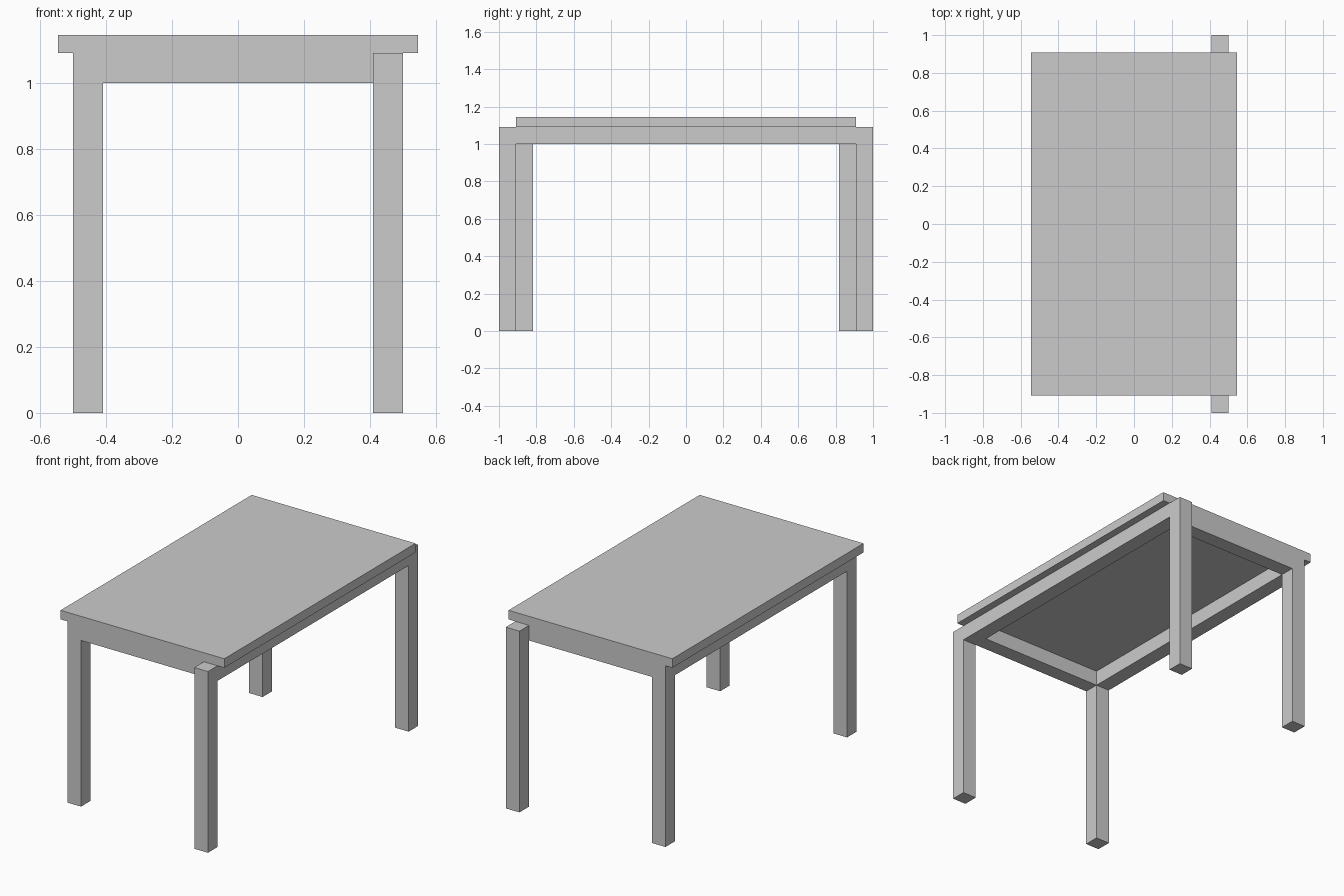
import bpy
import bmesh
from mathutils import Vector

if "Cube" in bpy.data.objects:
    bpy.data.objects.remove(bpy.data.objects["Cube"])

T = 1 / 11           # square section of legs and rails
LEG_X = 0.5          # outer x of the frame
END_Y = 1 - T        # outer y of the table top and frame
RAIL_Z = 1.0         # underside of rails
TOP_Z = RAIL_Z + T   # underside of table top


def box(name, x, y, z):
    """Box spanning the (min, max) ranges on each axis."""
    lo, hi = (Vector(c) for c in zip(x, y, z))
    bm = bmesh.new()
    bmesh.ops.create_cube(bm, size=1)
    for v in bm.verts:
        v.co = (lo + hi) / 2 + v.co * (hi - lo)
    mesh = bpy.data.meshes.new(name)
    bm.to_mesh(mesh)
    bm.free()
    obj = bpy.data.objects.new(name, mesh)
    bpy.context.collection.objects.link(obj)
    return obj


def mirror_y(obj):
    """Repeat a front part at the back."""
    mod = obj.modifiers.new("Mirror", 'MIRROR')
    mod.use_axis = (False, True, False)
    mod.use_mirror_merge = False


left = (-LEG_X, -LEG_X + T)
right = (LEG_X - T, LEG_X)
inner_y = END_Y - T

# Table top
box("table_top", (-LEG_X - T / 2, LEG_X + T / 2), (-END_Y, END_Y),
    (TOP_Z, TOP_Z + 0.6 * T))

# Left legs sit under the top, right legs stand just outside its ends
mirror_y(box("left_legs", left, (-END_Y, -inner_y), (0, TOP_Z)))
mirror_y(box("right_legs", right, (-1, -END_Y), (0, TOP_Z)))

# Rails under the top
mirror_y(box("end_rails", (left[1], right[0]), (-END_Y, -inner_y), (RAIL_Z, TOP_Z)))
box("left_rail", left, (-inner_y, inner_y), (RAIL_Z, TOP_Z))
box("right_rail", right, (-END_Y, END_Y), (RAIL_Z, TOP_Z))
